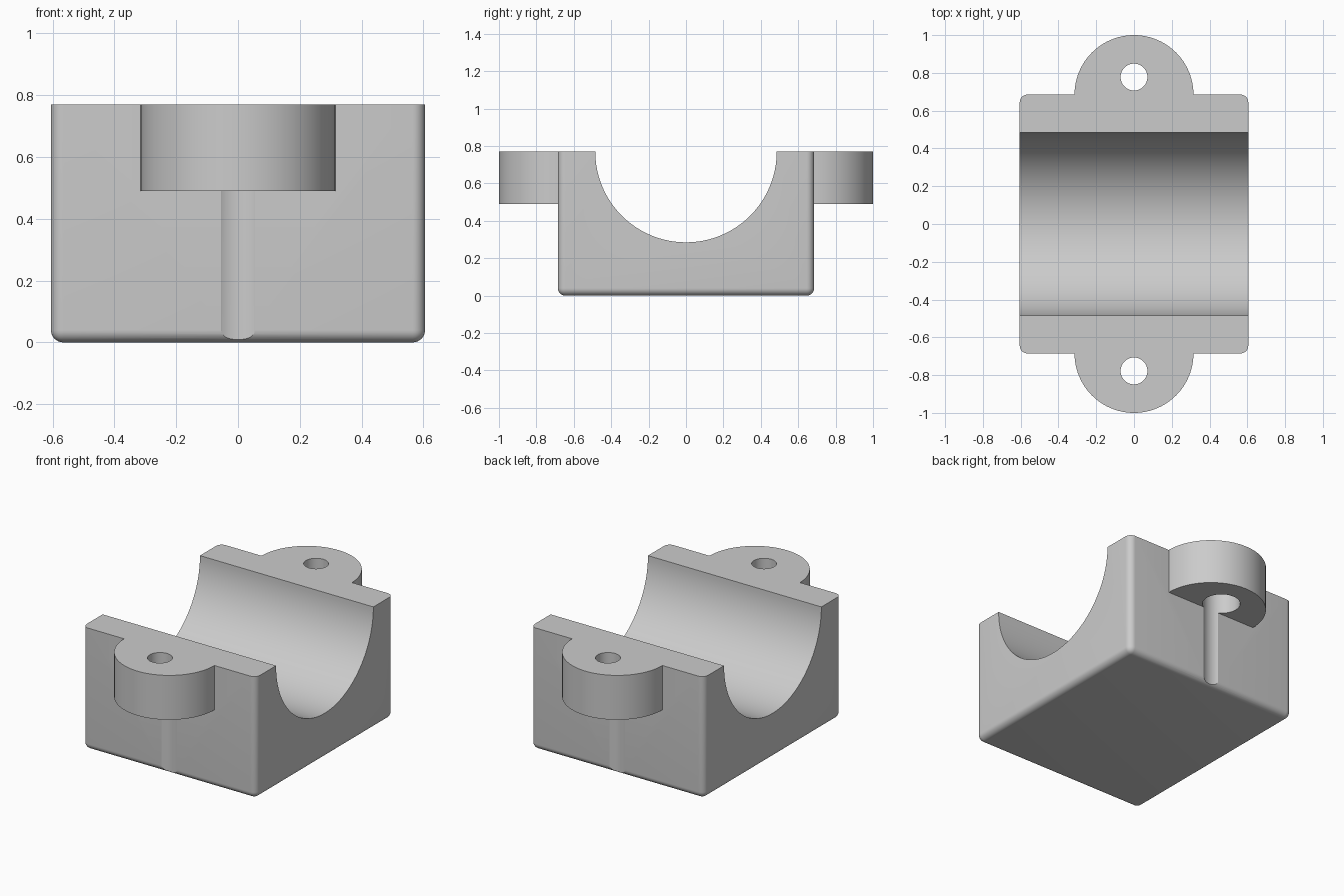
import bpy
import math

default = bpy.data.objects.get("Cube")
if default:
    bpy.data.objects.remove(default, do_unlink=True)

HALF_X, HALF_Y, TOP = 0.605, 0.685, 0.77
EAR_R, EAR_Z = 0.315, 0.49
HOLE_Y = 0.778


def box(name, size, centre):
    bpy.ops.mesh.primitive_cube_add(size=1, location=centre)
    ob = bpy.context.object
    ob.name = name
    ob.scale = size
    bpy.ops.object.transform_apply(location=False, rotation=False, scale=True)
    return ob


def cylinder(name, radius, depth, centre, sides=96, rotation=(0, 0, 0)):
    bpy.ops.mesh.primitive_cylinder_add(vertices=sides, radius=radius, depth=depth,
                                        location=centre, rotation=rotation)
    ob = bpy.context.object
    ob.name = name
    return ob


def apply(target, mod):
    bpy.context.view_layer.objects.active = target
    bpy.ops.object.modifier_apply(modifier=mod.name)


def boolean(target, tool, operation):
    mod = target.modifiers.new("Boolean", "BOOLEAN")
    mod.operation = operation
    mod.solver = "EXACT"
    mod.object = tool
    apply(target, mod)
    bpy.data.objects.remove(tool, do_unlink=True)


# Block with rounded edges, taller than needed and trimmed flat later
block = box("bearing_block", (HALF_X * 2, HALF_Y * 2, 1), (0, 0, 0.5))
bevel = block.modifiers.new("Bevel", "BEVEL")
bevel.width = 0.04
bevel.segments = 8
apply(block, bevel)

# Rounded mounting ears, front and back
for side in (-1, 1):
    ear = cylinder("ear", EAR_R, 0.4, (0, side * HALF_Y, EAR_Z + 0.2))
    boolean(block, ear, "UNION")

# Flat top and half-round cradle
boolean(block, box("trim", (3, 3, 1), (0, 0, TOP + 0.5)), "DIFFERENCE")
boolean(block, cylinder("cradle", 0.485, 2, (0, 0, TOP), 128,
                        (0, math.pi / 2, 0)), "DIFFERENCE")

# Screw holes, and wider clearance channels running up from below
for side in (-1, 1):
    boolean(block, cylinder("hole", 0.071, 1, (0, side * HOLE_Y, 1), 64), "DIFFERENCE")
    low, high = -0.1, EAR_Z + 0.14
    boolean(block, cylinder("channel", 0.108, high - low,
                            (0, side * HOLE_Y, (low + high) / 2), 64), "DIFFERENCE")

# Plain grey finish
grey = bpy.data.materials.new("light_grey")
grey.use_nodes = True
colour = (0.6, 0.6, 0.6, 1)
grey.diffuse_color = colour
grey.node_tree.nodes["Principled BSDF"].inputs["Base Color"].default_value = colour
block.data.materials.clear()
block.data.materials.append(grey)
for face in block.data.polygons:
    face.material_index = 0

bpy.ops.object.select_all(action="DESELECT")
block.select_set(True)
bpy.context.view_layer.objects.active = block
bpy.ops.object.shade_smooth_by_angle(angle=math.radians(25))
